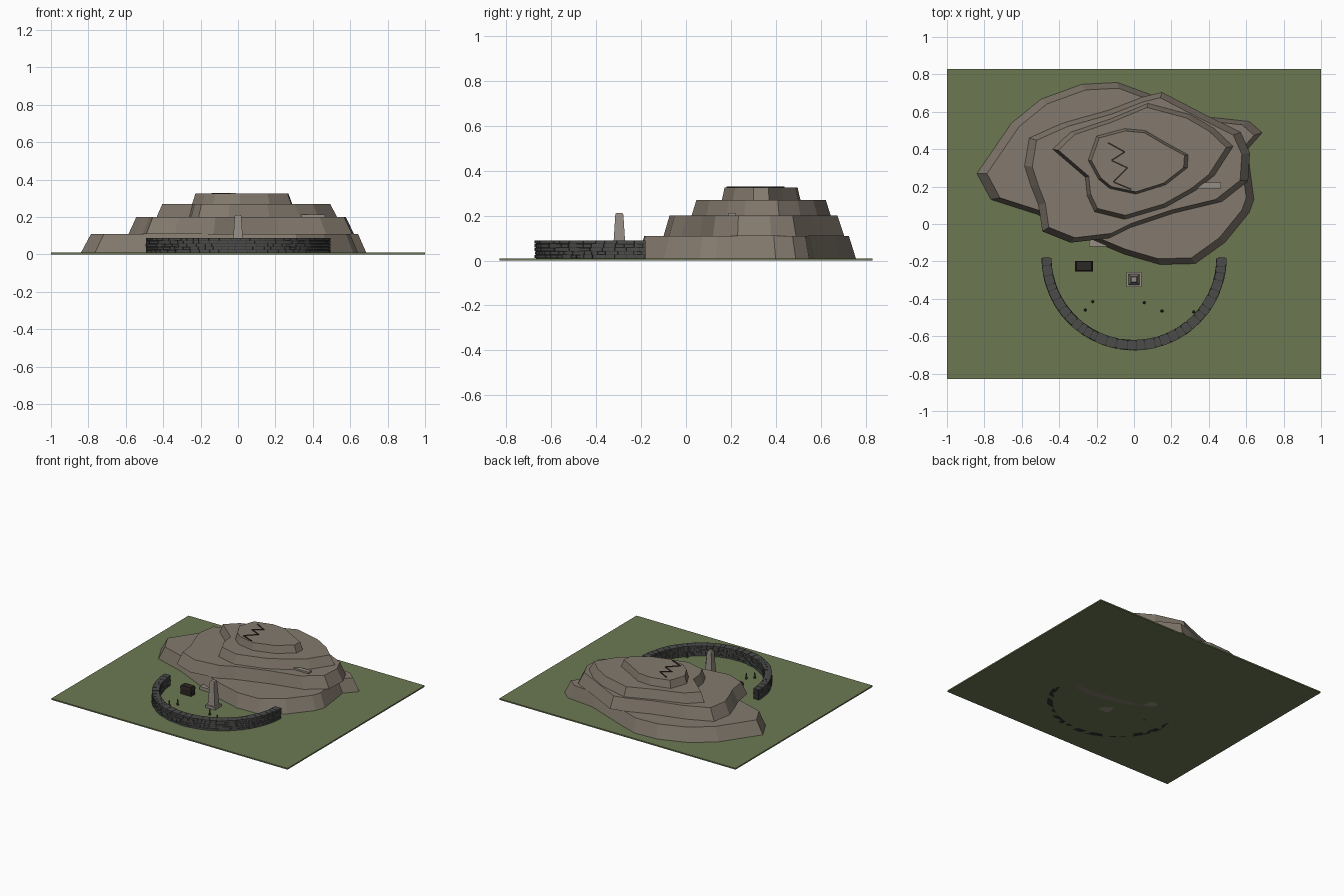
import bpy, bmesh, math, random
from mathutils import Matrix, Vector

if "Cube" in bpy.data.objects:
    bpy.data.objects.remove(bpy.data.objects["Cube"])

random.seed(4)


def material(name, r, g, b):
    m = bpy.data.materials.new(name)
    m.diffuse_color = (r, g, b, 1)
    m.use_nodes = True
    m.node_tree.nodes["Principled BSDF"].inputs["Base Color"].default_value = m.diffuse_color
    return m


GRASS = material("grass", .15, .19, .085)
ROCK = material("rock", .23, .195, .155)
PALE = material("pale_stone", .30, .27, .23)
WALL = material("wall_stone", .07, .07, .068)
MORTAR = material("mortar", .03, .03, .03)
DARK = material("dark_wood", .025, .02, .017)
STEM = material("stem", .07, .08, .04)


def finish(name, bm, mat):
    bmesh.ops.recalc_face_normals(bm, faces=bm.faces)
    me = bpy.data.meshes.new(name)
    bm.to_mesh(me)
    bm.free()
    me.materials.append(mat)
    ob = bpy.data.objects.new(name, me)
    bpy.context.collection.objects.link(ob)
    return ob


def loft(bm, rings):
    """Closed solid through rings with equal point counts."""
    loops = [[bm.verts.new(p) for p in r] for r in rings]
    n = len(loops[0])
    for a, b in zip(loops, loops[1:]):
        for i in range(n):
            j = (i + 1) % n
            bm.faces.new((a[i], a[j], b[j], b[i]))
    bm.faces.new(loops[0][::-1])
    bm.faces.new(loops[-1])


def box(bm, x0, x1, y0, y1, z0, z1, taper=1.0):
    cx, cy = (x0 + x1) / 2, (y0 + y1) / 2
    base = [(x0, y0), (x1, y0), (x1, y1), (x0, y1)]
    loft(bm, [[(x, y, z0) for x, y in base],
              [(cx + (x - cx) * taper, cy + (y - cy) * taper, z1) for x, y in base]])


def single_box(name, mat, *dims):
    bm = bmesh.new()
    box(bm, *dims)
    return finish(name, bm, mat)


def arc_block(bm, r0, r1, a0, a1, z0, z1, steps):
    """Curved block around the wall centre."""
    cy = -.18
    rings = []
    for i in range(steps + 1):
        a = a0 + (a1 - a0) * i / steps
        c, s = math.cos(a), math.sin(a)
        rings.append([(r * c, cy + r * s, z) for r, z in
                      ((r0, z0), (r1, z0), (r1, z1), (r0, z1))])
    loft(bm, rings)


# Ground slab
single_box("ground", GRASS, -1, 1, -.83, .83, 0, .01)

# Stepped rock terraces: outline, base z, top z, centre y
terraces = [
    ([(-.845, .27), (-.66, .54), (-.5, .67), (-.28, .75), (-.09, .76), (.1, .69),
      (.39, .575), (.62, .55), (.69, .49), (.61, .4), (.645, .13), (.62, .06),
      (.49, -.1), (.33, -.215), (.14, -.22), (-.05, -.165), (-.23, -.09),
      (-.52, .05), (-.77, .13)], 0, .11, .27),
    ([(-.585, .31), (-.56, .46), (-.38, .54), (-.13, .61), (.05, .68), (.15, .705),
      (.39, .58), (.57, .49), (.62, .38), (.61, .23), (.47, .12), (.22, .06),
      (-.02, -.02), (-.13, -.075), (-.34, -.10), (-.49, -.04), (-.51, .1),
      (-.55, .2)], .11, .20, .28),
    ([(-.435, .4), (-.34, .49), (-.13, .56), (.075, .645), (.3, .585), (.43, .51),
      (.53, .415), (.43, .26), (.33, .18), (.17, .09), (-.05, .025), (-.21, .065),
      (-.25, .15), (-.26, .25)], .20, .27, .33),
    ([(-.245, .34), (-.2, .47), (-.05, .51), (.06, .5), (.17, .435), (.29, .37),
      (.285, .3), (.17, .21), (.01, .16), (-.13, .19), (-.19, .24)], .27, .325, .33),
]
for i, (pts, z0, z1, cy) in enumerate(terraces):
    bm = bmesh.new()
    loft(bm, [[(x, y, z0) for x, y in pts],
              [(x * .93, cy + (y - cy) * .93, z1) for x, y in pts]])
    finish(f"rock_terrace_{i + 1}", bm, ROCK)

# Zigzag crack on the summit
crack = [(-.14, .435), (-.05, .385), (-.12, .34), (-.035, .30), (-.11, .225), (-.015, .185)]
bm = bmesh.new()
for (xa, ya), (xb, yb) in zip(crack, crack[1:]):
    d = Vector((xb - xa, yb - ya, 0))
    n = Vector((-d.y, d.x, 0)).normalized() * .004
    a, b = Vector((xa, ya, .32)), Vector((xb, yb, .32))
    up = Vector((0, 0, .009))
    loft(bm, [[a - n, b - n, b + n, a + n],
              [a - n + up, b - n + up, b + n + up, a + n + up]])
finish("summit_crack", bm, DARK)

# Stone ledges on the rock
single_box("upper_ledge", PALE, .33, .465, .19, .222, .18, .213)
single_box("lower_step", PALE, -.24, -.14, -.12, -.02, 0, .035)

# Curved dry-stone wall: core plus staggered courses on both faces
bm = bmesh.new()
arc_block(bm, .45, .489, math.pi, 2 * math.pi, 0, .087, 36)
finish("wall_core", bm, MORTAR)
bm = bmesh.new()
COURSES, H = 5, .08 / 5
for row in range(COURSES):
    a = math.pi
    while a < 2 * math.pi - .01:
        e = min(a + random.uniform(.06, .13), 2 * math.pi)
        z = .01 + row * H
        g, j = .003, random.uniform(0, .004)
        if e - a > .02:
            arc_block(bm, .443 - j, .492 + j, a + g, e - g, z + .001, z + H - .001, 2)
        a = e
finish("wall_stones", bm, WALL)

# Obelisk on a plinth
single_box("obelisk_plinth", PALE, -.04, .04, -.337, -.257, 0, .03)
bm = bmesh.new()
box(bm, -.029, .029, -.326, -.268, .03, .205, .62)
box(bm, -.018, .018, -.315, -.279, .205, .212, .8)
finish("obelisk_shaft", bm, PALE)

# Dark chest with a bevelled lid
single_box("chest_body", DARK, -.313, -.222, -.25, -.2, 0, .055)
single_box("chest_lid", DARK, -.316, -.219, -.253, -.197, .055, .075, .85)

# Small tapered stakes
bm = bmesh.new()
for x, y in [(-.26, -.46), (-.22, -.415), (.055, -.42), (.15, -.465), (.32, -.47)]:
    bmesh.ops.create_cone(bm, cap_ends=True, segments=6, radius1=.009, radius2=.003,
                          depth=.05, matrix=Matrix.Translation((x, y, .03)))
finish("stakes", bm, STEM)
